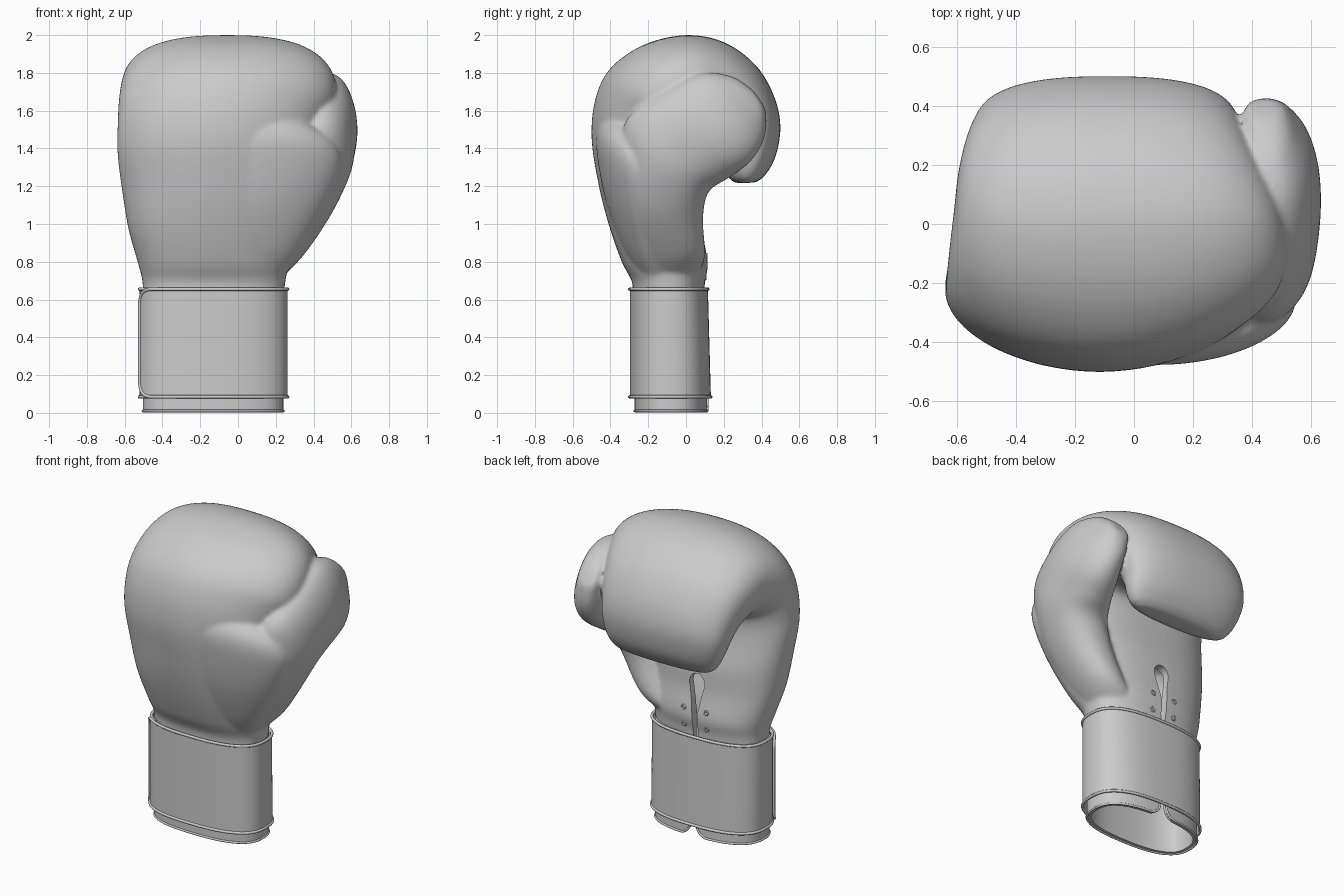
import bpy, bmesh, math
from mathutils import Vector
from math import sin, cos, pi

if "Cube" in bpy.data.objects:
    bpy.data.objects.remove(bpy.data.objects["Cube"])


def make(name, verts, faces):
    me = bpy.data.meshes.new(name)
    me.from_pydata(verts, [], faces)
    bm = bmesh.new()
    bm.from_mesh(me)
    bmesh.ops.recalc_face_normals(bm, faces=bm.faces)
    bm.to_mesh(me)
    bm.free()
    ob = bpy.data.objects.new(name, me)
    bpy.context.collection.objects.link(ob)
    return ob


def activate(ob):
    bpy.ops.object.select_all(action='DESELECT')
    ob.select_set(True)
    bpy.context.view_layer.objects.active = ob


def bake(ob, angle=40):
    activate(ob)
    bpy.ops.object.convert(target='MESH')
    bpy.ops.object.shade_smooth_by_angle(angle=math.radians(angle))


def spow(v, e):
    return math.copysign(abs(v) ** e, v)


def loft(name, secs, n_in=2.5, seg=64, sub=5):
    # each section: outer (y, z), inner (y, z), left x, right x, roundness of the outer half
    rows = []
    for i in range(len(secs) - 1):
        p = [secs[max(0, min(len(secs) - 1, i + k))] for k in (-1, 0, 1, 2)]
        for j in range(sub):
            u = j / sub
            rows.append([0.5 * (2 * b + (c - a) * u + (2 * a - 5 * b + 4 * c - d) * u * u
                                + (3 * b - a - 3 * c + d) * u ** 3) for a, b, c, d in zip(*p)])
    rows.append(secs[-1])
    verts, faces = [], []
    for ay, az, by, bz, xl, xr, n_out in rows:
        for k in range(seg):
            t = 2 * pi * k / seg
            n = n_out if k < seg / 2 else n_in
            cx, s = spow(cos(t), 2 / n), spow(sin(t), 2 / n)
            verts.append(((xl + xr) / 2 + cx * (xr - xl) / 2,
                          (ay + by) / 2 + s * (ay - by) / 2, (az + bz) / 2 + s * (az - bz) / 2))
    for i in range(len(rows) - 1):
        for k in range(seg):
            q = (k + 1) % seg
            faces.append((i * seg + k, i * seg + q, (i + 1) * seg + q, (i + 1) * seg + k))
    for i in (0, len(rows) - 1):
        c = sum((Vector(v) for v in verts[i * seg:(i + 1) * seg]), Vector()) / seg
        verts.append(tuple(c))
        faces += [(i * seg + k, i * seg + (k + 1) % seg, len(verts) - 1) for k in range(seg)]
    return make(name, verts, faces)


def tube(name, pts, radius):
    cu = bpy.data.curves.new(name, 'CURVE')
    cu.dimensions = '3D'
    cu.bevel_depth, cu.bevel_resolution = radius, 3
    sp = cu.splines.new('POLY')
    sp.points.add(len(pts) - 1)
    for q, p in zip(sp.points, pts):
        q.co = (*p, 1)
    sp.use_cyclic_u = True
    ob = bpy.data.objects.new(name, cu)
    bpy.context.collection.objects.link(ob)
    bake(ob, 60)
    return ob


def boolean(ob, cutter):
    m = ob.modifiers.new('cut', 'BOOLEAN')
    m.operation, m.object, m.solver = 'DIFFERENCE', cutter, 'EXACT'
    bake(ob, 45)
    bpy.data.objects.remove(cutter)


# Padded mitt curling over at the top
mitt = loft('mitt', [
    (-.285, .58, .095, .58, -.505, .24, 2.5), (-.285, .69, .10, .69, -.505, .25, 2.5),
    (-.34, .80, .115, .79, -.53, .27, 2.4), (-.41, 1.0, .09, .95, -.58, .32, 2.2),
    (-.465, 1.22, .08, 1.12, -.612, .37, 2), (-.50, 1.46, .05, 1.28, -.637, .40, 1.9),
    (-.478, 1.67, .04, 1.38, -.637, .44, 1.9), (-.395, 1.83, .05, 1.44, -.632, .50, 2),
    (-.22, 1.95, .08, 1.46, -.622, .52, 2.3), (0, 2.0, .11, 1.46, -.608, .495, 2.5),
    (.2, 1.963, .14, 1.44, -.595, .44, 2.5), (.365, 1.845, .16, 1.42, -.573, .39, 2.5),
    (.463, 1.685, .18, 1.38, -.547, .362, 2.5), (.50, 1.52, .20, 1.33, -.52, .34, 2.5),
    (.475, 1.36, .215, 1.27, -.475, .32, 2.4), (.42, 1.26, .24, 1.23, -.425, .285, 2.3),
    (.37, 1.22, .28, 1.215, -.36, .23, 2.3)])

# Thumb, fused into the mitt along its base
thumb = loft('thumb', [
    (-.23, .72, .06, .72, -.10, .235, 2.2), (-.28, .86, .10, .83, .05, .355, 2.2),
    (-.34, 1.1, .09, 1.03, .13, .50, 2.1), (-.345, 1.36, .12, 1.17, .20, .59, 2),
    (-.31, 1.56, .22, 1.24, .26, .62, 2), (-.12, 1.71, .32, 1.31, .31, .632, 2.1),
    (.07, 1.795, .385, 1.39, .345, .605, 2.2), (.23, 1.785, .42, 1.48, .365, .55, 2.2),
    (.34, 1.72, .425, 1.57, .375, .51, 2.2), (.39, 1.66, .42, 1.61, .40, .475, 2.2)], 2.2)

# Padding that carries the back of the hand across to the thumb
bridge = loft('bridge', [
    (-.25, .70, 0, .70, -.30, .225, 2.4), (-.335, .86, -.02, .83, -.35, .335, 2.2),
    (-.42, 1.1, -.04, 1.03, -.38, .46, 2), (-.465, 1.32, -.05, 1.22, -.38, .54, 1.9),
    (-.475, 1.46, -.06, 1.33, -.35, .53, 1.9), (-.44, 1.55, -.1, 1.42, -.28, .44, 1.9),
    (-.38, 1.57, -.16, 1.5, -.2, .32, 2)], 2.2)
activate(mitt)
thumb.select_set(True)
bridge.select_set(True)
bpy.ops.object.join()
rm = mitt.modifiers.new('fuse', 'REMESH')
rm.mode, rm.voxel_size = 'VOXEL', .0125
sm = mitt.modifiers.new('soften', 'SMOOTH')
sm.factor, sm.iterations = .5, 6
bake(mitt)

# Keyhole opening on the palm, with eyelets and a hollow for the hand
SX = -.14


def keyhole():
    arc = [(SX + .054 * cos(math.radians(a)), 1.0 + .06 * sin(math.radians(a)))
           for a in range(-20, 201, 12)]
    side = [(.018, .62), (.018, .80), (.034, .90)]
    return [(SX + w, z) for w, z in side] + arc + [(SX - w, z) for w, z in side[::-1]]


def palm(x, z):
    hit, loc, nor, _ = mitt.ray_cast(Vector((x, .2, z)), Vector((0, -1, 0)))
    return loc if hit else Vector((x, .11, z))


eyelets = [palm(SX + s * .08, z) for s in (-1, 1) for z in (.72, .83)]
boolean(mitt, loft('hand_cavity', [
    (-.25, .4, .065, .4, -.465, .2, 2.5), (-.25, .7, .065, .7, -.465, .2, 2.5),
    (-.31, .95, .05, .95, -.47, .2, 2.5), (-.30, 1.12, .02, 1.12, -.42, .18, 2.5),
    (-.25, 1.2, -.05, 1.2, -.35, .1, 2.5)], 2.5, 48, 3))
prof = keyhole()
N = len(prof)
boolean(mitt, make('slot_cutter', [(x, y, z) for y in (-.08, .3) for x, z in prof],
                   [tuple(range(N)), tuple(range(N, 2 * N))] +
                   [(i, (i + 1) % N, N + (i + 1) % N, N + i) for i in range(N)]))
for p in eyelets:
    bpy.ops.mesh.primitive_torus_add(location=p, rotation=(pi / 2, 0, 0), major_radius=.013,
                                     minor_radius=.005, major_segments=20, minor_segments=8)
    bpy.context.object.name = 'eyelet'
    bpy.ops.object.shade_smooth()


# Cuff bands: strips wrapped round the wrist with rounded ends
def wrist(t, z, off):
    back = .018 * (1 - z / .65) * max(0, sin(t))
    return (-.132 + (.382 + off) * spow(cos(t), .77),
            -.088 + (.194 + off) * spow(sin(t), .77) + back, z)


def band(name, t0, t1, z0, z1, off0, off1, r, span, ends, thick, pipe):
    ts = [t0 + span * (1 - cos(pi / 2 * i / 10)) for i in range(10)]
    ts += [t0 + span + (t1 - t0 - 2 * span) * i / 120 for i in range(121)]
    ts += [t1 - span * (1 - cos(pi / 2 * i / 10)) for i in range(9, -1, -1)]
    rows = 12
    verts, low, high = [], [], []
    for t in ts:
        cut = 0
        for d, on in ((t - t0, ends[0]), (t1 - t, ends[1])):
            if on and d < span:
                cut = r * (1 - math.sqrt(max(0, 1 - (1 - d / span) ** 2)))
        off = off0 + (off1 - off0) * (t - t0) / (t1 - t0)
        col = [wrist(t, z0 + cut + (z1 - z0 - 2 * cut) * j / rows, off) for j in range(rows + 1)]
        verts += col
        low.append(col[0])
        high.append(col[-1])
    w = rows + 1
    faces = [(i * w + j, (i + 1) * w + j, (i + 1) * w + j + 1, i * w + j + 1)
             for i in range(len(ts) - 1) for j in range(rows)]
    me = bpy.data.meshes.new(name)
    me.from_pydata(verts, [], faces)
    ob = bpy.data.objects.new(name, me)
    bpy.context.collection.objects.link(ob)
    so = ob.modifiers.new('thickness', 'SOLIDIFY')
    so.thickness, so.offset = thick, -1
    bake(ob)
    tube(name + '_piping', low + high[::-1], pipe)
    return ob


# Inner liner, split on the palm side
band('cuff_liner', pi / 2 + .03, 2.5 * pi - .03, .01, .65, -.01, -.01, .07, .14,
     (True, True), .025, .007)
# Wrist strap, its free end overlapping on the left
band('wrist_strap', pi + .28, 3 * pi + .75, .085, .655, .018, .006, .08, .4,
     (True, False), .008, .009)
